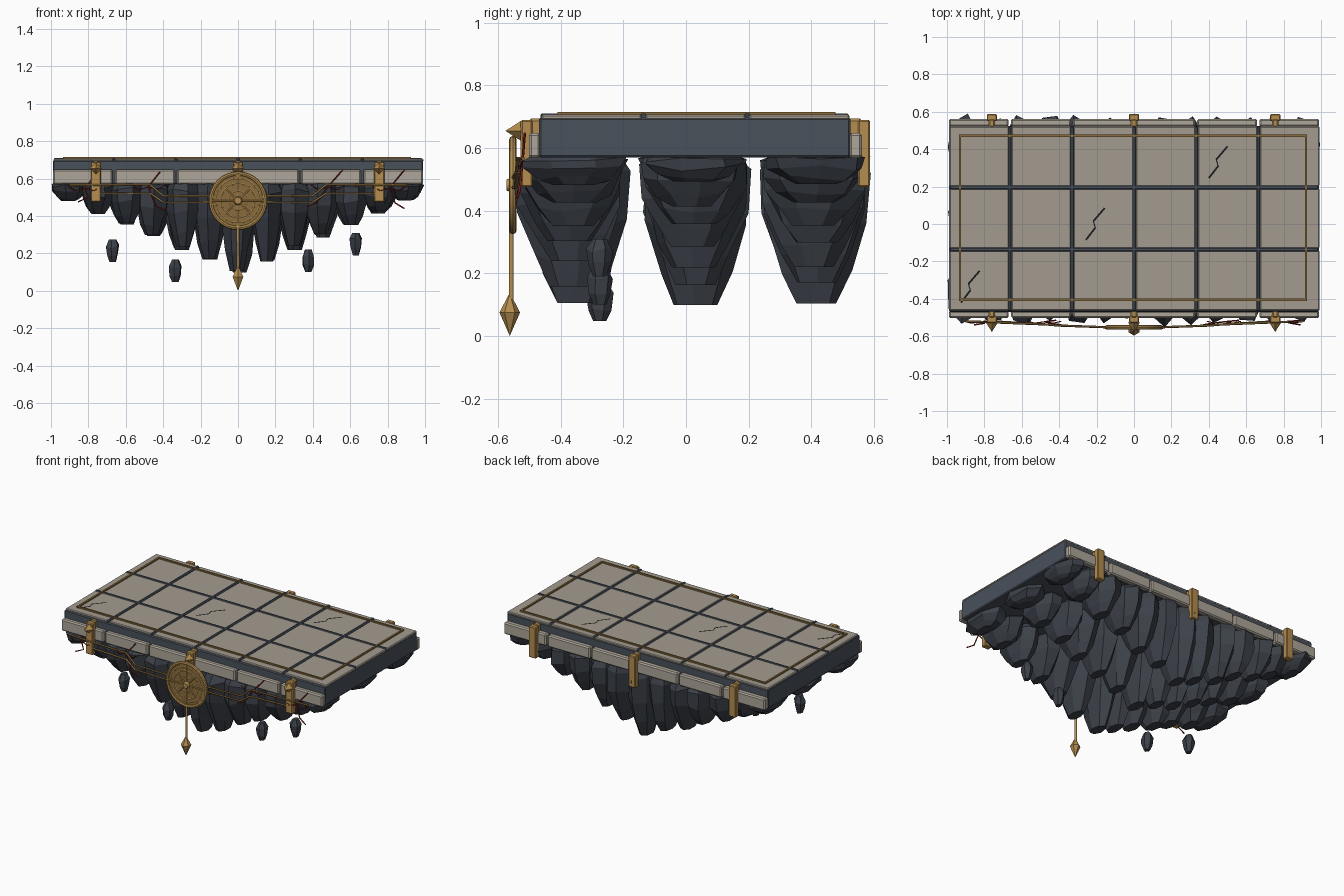
import bpy, bmesh, math, random
from mathutils import Matrix, Vector

random.seed(4)
cube = bpy.data.objects.get("Cube")
if cube:
    bpy.data.objects.remove(cube)


def material(name, r, g, b):
    m = bpy.data.materials.new(name)
    m.use_nodes = True
    m.diffuse_color = (r, g, b, 1)
    m.node_tree.nodes["Principled BSDF"].inputs["Base Color"].default_value = (r, g, b, 1)
    return m


TILE = material("pale stone", 0.37, 0.33, 0.28)
TRIM = material("light trim stone", 0.42, 0.38, 0.32)
SLAB = material("slate", 0.068, 0.082, 0.105)
ROCK = material("dark rock", 0.045, 0.052, 0.066)
GOLD = material("gold", 0.46, 0.27, 0.08)
BRONZE = material("bronze", 0.25, 0.15, 0.045)
RED = material("dark red", 0.25, 0.015, 0.01)
BLACK = material("crack black", 0.012, 0.012, 0.014)


def add(name, bm, mat, smooth=False):
    bmesh.ops.recalc_face_normals(bm, faces=bm.faces[:])
    me = bpy.data.meshes.new(name)
    bm.to_mesh(me)
    bm.free()
    me.materials.append(mat)
    for p in me.polygons:
        p.use_smooth = smooth
    ob = bpy.data.objects.new(name, me)
    bpy.context.collection.objects.link(ob)
    return ob


def box(name, lo, hi, mat, bevel=0.0):
    lo, hi = Vector(lo), Vector(hi)
    bm = bmesh.new()
    bmesh.ops.create_cube(bm, size=1, matrix=Matrix.Translation((lo + hi) / 2)
                          @ Matrix.Diagonal((*(hi - lo), 1)))
    ob = add(name, bm, mat)
    if bevel:
        mod = ob.modifiers.new("chamfer", "BEVEL")
        mod.width = bevel
        mod.segments = 1
    return ob


def cone(name, base, tip_dir, r1, r2, length, sides, mat):
    # Frustum from base along tip_dir
    d = Vector(tip_dir).normalized()
    bm = bmesh.new()
    bmesh.ops.create_cone(bm, cap_ends=True, segments=sides, radius1=r1, radius2=r2, depth=length,
                          matrix=Matrix.Translation(Vector(base) + d * length / 2)
                          @ d.to_track_quat("Z", "Y").to_matrix().to_4x4())
    return add(name, bm, mat)


def wire(name, points, radius, mat):
    cu = bpy.data.curves.new(name, "CURVE")
    cu.dimensions = "3D"
    cu.bevel_depth = radius
    cu.bevel_resolution = 1
    cu.use_fill_caps = True
    sp = cu.splines.new("POLY")
    sp.points.add(len(points) - 1)
    for p, co in zip(sp.points, points):
        p.co = (*co, 1)
    tmp = bpy.data.objects.new(name, cu)
    me = bpy.data.meshes.new_from_object(tmp)
    bpy.data.objects.remove(tmp)
    me.materials.clear()
    me.materials.append(mat)
    ob = bpy.data.objects.new(name, me)
    bpy.context.collection.objects.link(ob)
    return ob


def ring(name, center, major, minor, mat):
    bpy.ops.mesh.primitive_torus_add(location=center, rotation=(math.pi / 2, 0, 0), major_radius=major,
                                     minor_radius=minor, major_segments=32, minor_segments=8)
    ob = bpy.context.object
    ob.name = name
    ob.data.materials.append(mat)
    bpy.ops.object.shade_smooth_by_angle()


def rock(name, x, y, top, bottom, rx, ry, profile, sides=7):
    # Faceted boulder lofted from irregular rings
    bm = bmesh.new()
    turn = random.uniform(0, math.tau)
    rings = []
    for t, r in profile:
        loop = []
        for i in range(sides):
            a = turn + math.tau * i / sides
            k = r * random.uniform(0.9, 1.06)
            z = top + (bottom - top) * t + random.uniform(-0.012, 0.012) * (0 < t < 1)
            loop.append(bm.verts.new((x + rx * k * math.cos(a), y + ry * k * math.sin(a), z)))
        rings.append(loop)
    for a, b in zip(rings, rings[1:]):
        for i in range(sides):
            j = (i + 1) % sides
            bm.faces.new((a[i], a[j], b[j], b[i]))
    bm.faces.new(rings[0])
    bm.faces.new(rings[-1])
    add(name, bm, ROCK)


# Platform slab
box("slab", (-0.99, -0.47, 0.57), (0.99, 0.525, 0.698), SLAB, 0.006)

# Paving tiles and raised seams
STEP = 0.332
for i in range(6):
    for j in range(3):
        x, y = -0.996 + STEP * i, -0.468 + STEP * j
        box("tile", (x + 0.01, y + 0.006, 0.69), (x + STEP - 0.004, y + STEP - 0.006, 0.707), TILE, 0.005)
for i in range(1, 6):
    x = -0.996 + STEP * i
    box("seam_across", (x - 0.01, -0.465, 0.69), (x + 0.01, 0.52, 0.711), SLAB, 0.005)
for j in (1, 2):
    y = -0.468 + STEP * j
    box("seam_along", (-0.985, y - 0.011, 0.69), (0.985, y + 0.011, 0.711), SLAB, 0.005)

# Inlaid border
for y in (-0.405, 0.472):
    box("border_long", (-0.935, y - 0.006, 0.7), (0.925, y + 0.006, 0.716), BRONZE)
for x in (-0.93, 0.92):
    box("border_short", (x - 0.006, -0.41, 0.7), (x + 0.006, 0.477, 0.716), BRONZE)

# Zigzag surface cracks
for cx, cy in ((-0.925, -0.42), (-0.257, -0.085), (0.4, 0.245)):
    pts = [(cx + a, cy + b) for a, b in ((0, 0), (0.05, 0.065), (0.04, 0.1), (0.1, 0.17))]
    bm = bmesh.new()
    rows = [[bm.verts.new((x + s * 0.004, y - s * 0.003, 0.7085)) for s in (-1, 1)] for x, y in pts]
    for a, b in zip(rows, rows[1:]):
        bm.faces.new((a[0], a[1], b[1], b[0]))
    add("crack", bm, BLACK)

# Edge blocks and clamps on both long sides
for side, inner, outer in ((-1, 0.465, 0.502), (1, 0.52, 0.562)):
    for i in range(6):
        x = -0.996 + STEP * i
        y0, y1 = sorted((side * inner, side * outer))
        box("edge_block", (x + 0.006, y0, 0.568), (x + STEP - 0.006, y1, 0.648), TRIM, 0.008)
    for x in (-0.76, 0, 0.755):
        y0, y1 = sorted((side * (outer - 0.012), side * (outer + 0.026)))
        box("clamp", (x - 0.027, y0, 0.476), (x + 0.027, y1, 0.69), GOLD, 0.005)
        y0, y1 = sorted((side * (inner - 0.005), side * outer))
        box("clamp_hook", (x - 0.018, y0, 0.63), (x + 0.018, y1, 0.695), GOLD, 0.008)
        if side < 0:
            cone("clamp_stud", (x, y0 - 0.025, 0.655), (0, -1, 0), 0.032, 0, 0.05, 4, GOLD)

# Hanging rock columns, deepest at the middle
COLUMN = ((0, 0.82), (0.12, 1), (0.45, 0.95), (0.78, 0.68), (1, 0.4))
for y in (-0.362, 0.025, 0.412):
    for i in range(-6, 7):
        bottom = 0.1 + 0.064 * abs(i) + random.uniform(-0.01, 0.012)
        rock("hanging_rock", 0.15 * i + random.uniform(-0.01, 0.01), y + random.uniform(-0.01, 0.01),
             0.575, bottom, 0.093, 0.172, COLUMN)

# Loose floating rocks
SHARD = ((0, 0.55), (0.3, 1), (0.65, 0.9), (1, 0.5))
for x, z in ((-0.67, 0.155), (-0.335, 0.048), (0.375, 0.1), (0.63, 0.19)):
    rock("floating_rock", x, -0.275, z + 0.12, z, 0.036, 0.043, SHARD, 6)

# Medallion
MY, MZ = -0.553, 0.482
cone("medallion_plate", (0, MY + 0.008, MZ), (0, -1, 0), 0.14, 0.14, 0.012, 32, BRONZE)
for r, t in ((0.145, 0.012), (0.118, 0.006), (0.092, 0.006), (0.05, 0.006)):
    ring("medallion_ring", (0, MY, MZ), r, t, GOLD)
cone("medallion_hub", (0, MY, MZ), (0, -1, 0), 0.025, 0.018, 0.02, 12, GOLD)
for k in range(8):
    a = math.tau * k / 8
    c, s = math.cos(a), math.sin(a)
    reach = 0.14 if k % 2 == 0 else 0.092
    wire("medallion_spoke", [(0.025 * c, MY - 0.005, MZ + 0.025 * s),
                             (reach * c, MY - 0.005, MZ + reach * s)], 0.004, GOLD)

# Pendant
wire("pendant_rod", [(0, -0.558, 0.34), (0, -0.558, 0.11)], 0.008, GOLD)
cone("pendant_top", (0, -0.563, 0.075), (0, 0, 1), 0.033, 0.004, 0.055, 6, GOLD)
cone("pendant_tip", (0, -0.563, 0.075), (0, 0, -1), 0.033, 0, 0.075, 6, GOLD)

# Swagged cables and red veins
for s in (-1, 1):
    for x_end, hi, lo in ((0.9, 0.567, 0.508), (0.76, 0.522, 0.474)):
        wire("cable", [(s * x_end, -0.52, hi), (s * 0.47, -0.537, hi),
                       (s * 0.4, -0.543, lo), (s * 0.12, MY, lo)], 0.006, BRONZE)
VEINS = [((-0.417, 0.636), (-0.48, 0.556), (-0.44, 0.455), (-0.39, 0.43)),
         ((-0.75, 0.63), (-0.82, 0.55), (-0.8, 0.5), (-0.855, 0.476)),
         ((0.56, 0.647), (0.48, 0.556), (0.42, 0.47), (0.37, 0.45)),
         ((0.89, 0.647), (0.81, 0.55), (0.84, 0.47), (0.89, 0.44))]
for vein in VEINS:
    wire("vein", [(x, -0.515 - 0.008 * k, z) for k, (x, z) in enumerate(vein)], 0.004, RED)
    x, z = vein[1]
    for s in (-1, 1):
        wire("vein_branch", [(x, -0.523, z), (x + s * 0.05, -0.53, z - 0.015),
                             (x + s * 0.09, -0.52, z + 0.01)], 0.003, RED)
